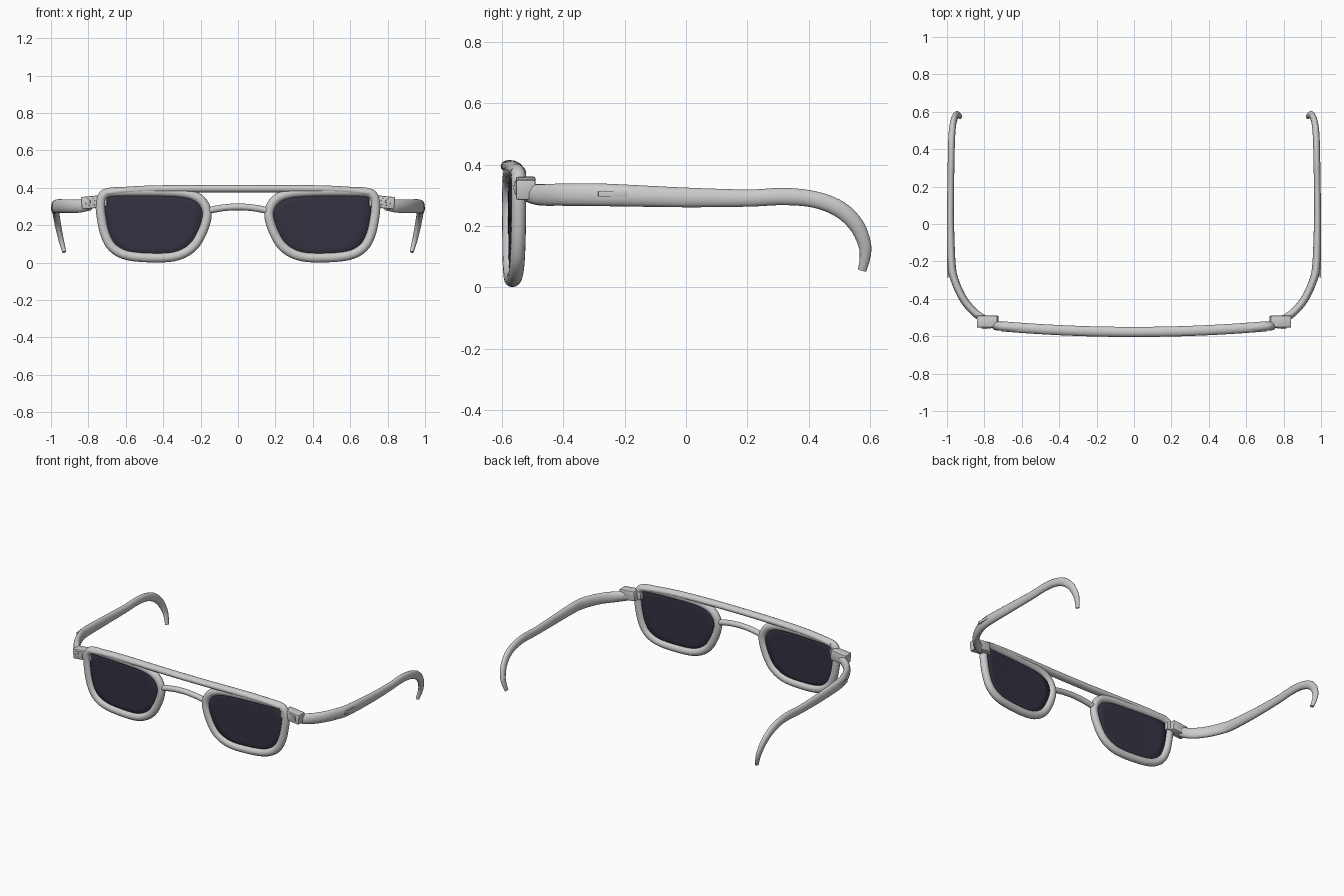
import bpy, bmesh, math
from mathutils import Vector

if "Cube" in bpy.data.objects:
    bpy.data.objects.remove(bpy.data.objects["Cube"])


def material(name, color):
    m = bpy.data.materials.new(name)
    m.use_nodes = True
    m.diffuse_color = color
    m.node_tree.nodes["Principled BSDF"].inputs["Base Color"].default_value = color
    return m


GREY = material("frame grey", (0.6, 0.6, 0.6, 1))
DARK = material("lens dark", (0.035, 0.031, 0.052, 1))


def finish(name, bm, mat, angle=40):
    bmesh.ops.recalc_face_normals(bm, faces=bm.faces)
    mesh = bpy.data.meshes.new(name)
    bm.to_mesh(mesh)
    bm.free()
    mesh.materials.append(mat)
    ob = bpy.data.objects.new(name, mesh)
    bpy.context.collection.objects.link(ob)
    bpy.ops.object.select_all(action="DESELECT")
    ob.select_set(True)
    bpy.context.view_layer.objects.active = ob
    bpy.ops.object.shade_smooth_by_angle(angle=math.radians(angle))
    return ob


def spline(points, steps, closed=False):
    """Catmull-Rom curve through points of any dimension."""
    n, out = len(points), []
    pick = lambda i: Vector(points[i % n] if closed else points[min(max(i, 0), n - 1)])
    for i in range(n if closed else n - 1):
        a, b, c, d = (pick(i + k) for k in (-1, 0, 1, 2))
        for s in range(steps):
            t = s / steps
            out.append((2 * b + (c - a) * t + (2 * a - 5 * b + 4 * c - d) * t * t
                        + (3 * b - a - 3 * c + d) * t ** 3) / 2)
    if not closed:
        out.append(pick(n - 1))
    return out


def sweep(name, path, radii, ref, closed=False, sides=16):
    """Elliptical tube; the first radius of each pair lies along ref."""
    bm, rings, n = bmesh.new(), [], len(path)
    for i, p in enumerate(path):
        before = path[i - 1] if closed or i else p
        after = path[(i + 1) % n] if closed or i < n - 1 else p
        tan = (after - before).normalized()
        u = (ref - tan * ref.dot(tan)).normalized()
        v = tan.cross(u)
        a, b = radii[i]
        angles = [2 * math.pi * k / sides for k in range(sides)]
        rings.append([bm.verts.new(p + u * a * math.cos(t) + v * b * math.sin(t)) for t in angles])
    for i in range(n if closed else n - 1):
        r, q = rings[i], rings[(i + 1) % n]
        for k in range(sides):
            j = (k + 1) % sides
            bm.faces.new((r[k], r[j], q[j], q[k]))
    if not closed:
        bm.faces.new(rings[0])
        bm.faces.new(rings[-1])
    return finish(name, bm, GREY)


def block(name, center, size, bevel, turn=0):
    bm = bmesh.new()
    bmesh.ops.create_cube(bm, size=1)
    bmesh.ops.scale(bm, vec=size, verts=bm.verts)
    bmesh.ops.bevel(bm, geom=bm.edges[:], offset=bevel, segments=2, profile=0.5, affect="EDGES")
    ob = finish(name, bm, GREY, 30)
    ob.location = center
    ob.rotation_euler.y = turn
    return ob


def bow(x):
    """Depth of the gently wrapped front at a given x."""
    return -0.577 + 0.06 * x * x


X, Y = Vector((1, 0, 0)), Vector((0, 1, 0))

# Rim centre line in x, z
RIM = [(0.736, 0.31), (0.73, 0.24), (0.71, 0.15), (0.67, 0.08), (0.59, 0.038),
       (0.45, 0.026), (0.33, 0.035), (0.245, 0.08), (0.195, 0.155), (0.166, 0.245),
       (0.178, 0.307), (0.22, 0.35), (0.3, 0.373), (0.45, 0.38), (0.6, 0.38),
       (0.69, 0.375), (0.725, 0.355)]
# Temple centre line in x, y, z followed by half width and half height
TEMPLE = [(0.79, -0.515, 0.308, 0.021, 0.03), (0.85, -0.475, 0.302, 0.021, 0.035),
          (0.91, -0.405, 0.302, 0.021, 0.036), (0.955, -0.31, 0.302, 0.021, 0.037),
          (0.975, -0.22, 0.3, 0.022, 0.036), (0.981, 0.0, 0.293, 0.019, 0.032),
          (0.98, 0.2, 0.291, 0.018, 0.028), (0.978, 0.32, 0.296, 0.018, 0.028),
          (0.976, 0.42, 0.286, 0.018, 0.027), (0.972, 0.5, 0.255, 0.018, 0.027),
          (0.963, 0.555, 0.203, 0.017, 0.025), (0.95, 0.582, 0.14, 0.015, 0.021),
          (0.939, 0.583, 0.095, 0.013, 0.017), (0.929, 0.574, 0.056, 0.01, 0.014)]

for s, side in ((1, "left"), (-1, "right")):
    # Rim
    outline = [Vector((s * p.x, bow(p.x), p.y)) for p in spline(RIM, 5, True)]
    sweep(side + "_rim", outline, [(0.024, 0.025)] * len(outline), Y, True)

    # Curved lens made of shrinking rings
    bm, rings = bmesh.new(), []
    mid = Vector((0.455 * s, 0, 0.215))
    for f in (0.98, 0.75, 0.5, 0.25):
        ring = []
        for p in outline:
            q = mid.lerp(p, f)
            ring.append(bm.verts.new((q.x, bow(q.x), q.z)))
        rings.append(ring)
    for r, q in zip(rings, rings[1:]):
        for k in range(len(r)):
            j = (k + 1) % len(r)
            bm.faces.new((r[k], r[j], q[j], q[k]))
    bm.faces.new(rings[-1])
    lens = finish(side + "_lens", bm, DARK)
    solid = lens.modifiers.new("thickness", "SOLIDIFY")
    solid.thickness, solid.offset = 0.01, 0

    # Temple arm with ear hook
    arm = spline(TEMPLE, 6)
    sweep(side + "_temple", [Vector((s * p[0], p[1], p[2])) for p in arm],
          [(p[3], p[4]) for p in arm], X)

    # Hinge, its joint to the rim, and the raised plates
    block(side + "_hinge", (s * 0.782, -0.522, 0.323), (0.112, 0.064, 0.066), 0.007, s * 0.1)
    block(side + "_hinge_joint", (s * 0.735, -0.538, 0.325), (0.07, 0.036, 0.05), 0.006)
    block(side + "_hinge_plate", (s * 0.79, -0.555, 0.325), (0.05, 0.008, 0.036), 0.002, s * 0.1)
    block(side + "_hinge_pin", (s * 0.80, -0.559, 0.326), (0.026, 0.006, 0.014), 0.002, s * 0.1)
    block(side + "_temple_plate", (s * 0.995, -0.238, 0.305), (0.009, 0.096, 0.019), 0.002)

# Brow bar across the top
xs = [-0.705 + 1.41 * i / 40 for i in range(41)]
brow = [Vector((x, bow(x), 0.395 - 0.022 * abs(x / 0.705) ** 5)) for x in xs]
sweep("brow_bar", brow, [(0.027, 0.02)] * len(brow), Y)

# Arched nose bridge
xs = [-0.165 + 0.33 * i / 16 for i in range(17)]
bridge = [Vector((x, bow(x), 0.298 - 0.022 * (x / 0.165) ** 2)) for x in xs]
sweep("nose_bridge", bridge, [(0.018, 0.018)] * len(bridge), Y)
